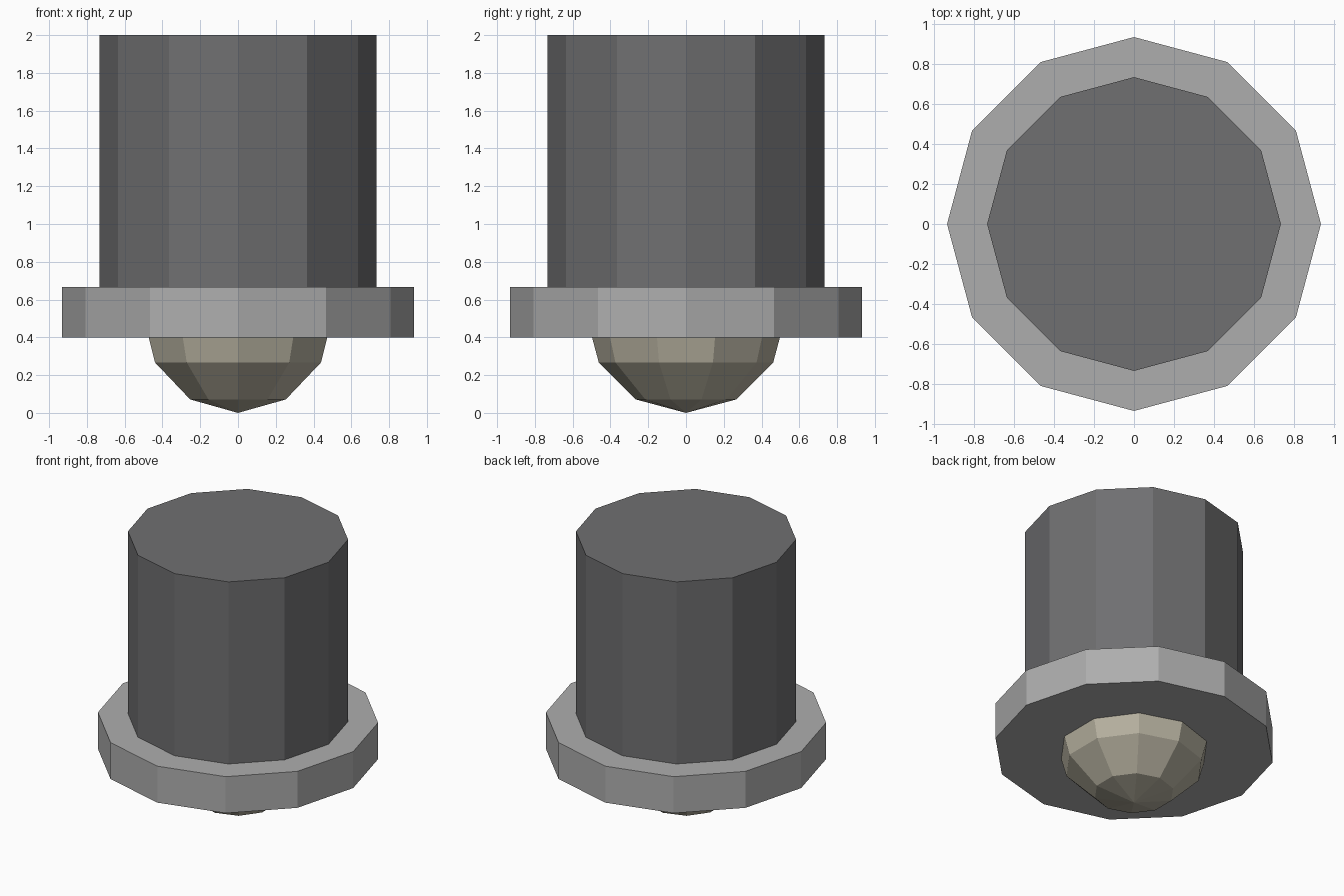
import bpy
import math

if "Cube" in bpy.data.objects:
    bpy.data.objects.remove(bpy.data.objects["Cube"])


def paint(obj, name, rgb):
    mat = bpy.data.materials.new(name)
    mat.diffuse_color = (*rgb, 1)
    mat.use_nodes = True
    mat.node_tree.nodes["Principled BSDF"].inputs["Base Color"].default_value = mat.diffuse_color
    obj.data.materials.append(mat)


def drum(name, radius, bottom, top, rgb):
    # twelve-sided solid, a corner on each axis
    bpy.ops.mesh.primitive_cylinder_add(
        vertices=12, radius=radius, depth=top - bottom,
        location=(0, 0, (bottom + top) / 2))
    obj = bpy.context.object
    obj.name = name
    paint(obj, name + "_grey", rgb)


# Main body and the wider collar below it
drum("body", 0.733, 0.667, 2.0, (0.16, 0.16, 0.165))
drum("collar", 0.933, 0.4, 0.667, (0.42, 0.42, 0.42))

# Faceted lens bulb poking out under the collar
R = 0.533
bpy.ops.mesh.primitive_uv_sphere_add(
    segments=10, ring_count=6, radius=R, location=(0, 0, R))
lens = bpy.context.object
lens.name = "lens"
# put a corner on the y axis
first = max(lens.data.vertices, key=lambda v: v.co.y).co
lens.rotation_euler.z = math.atan2(first.x, first.y)
paint(lens, "lens_cream", (0.47, 0.44, 0.35))
